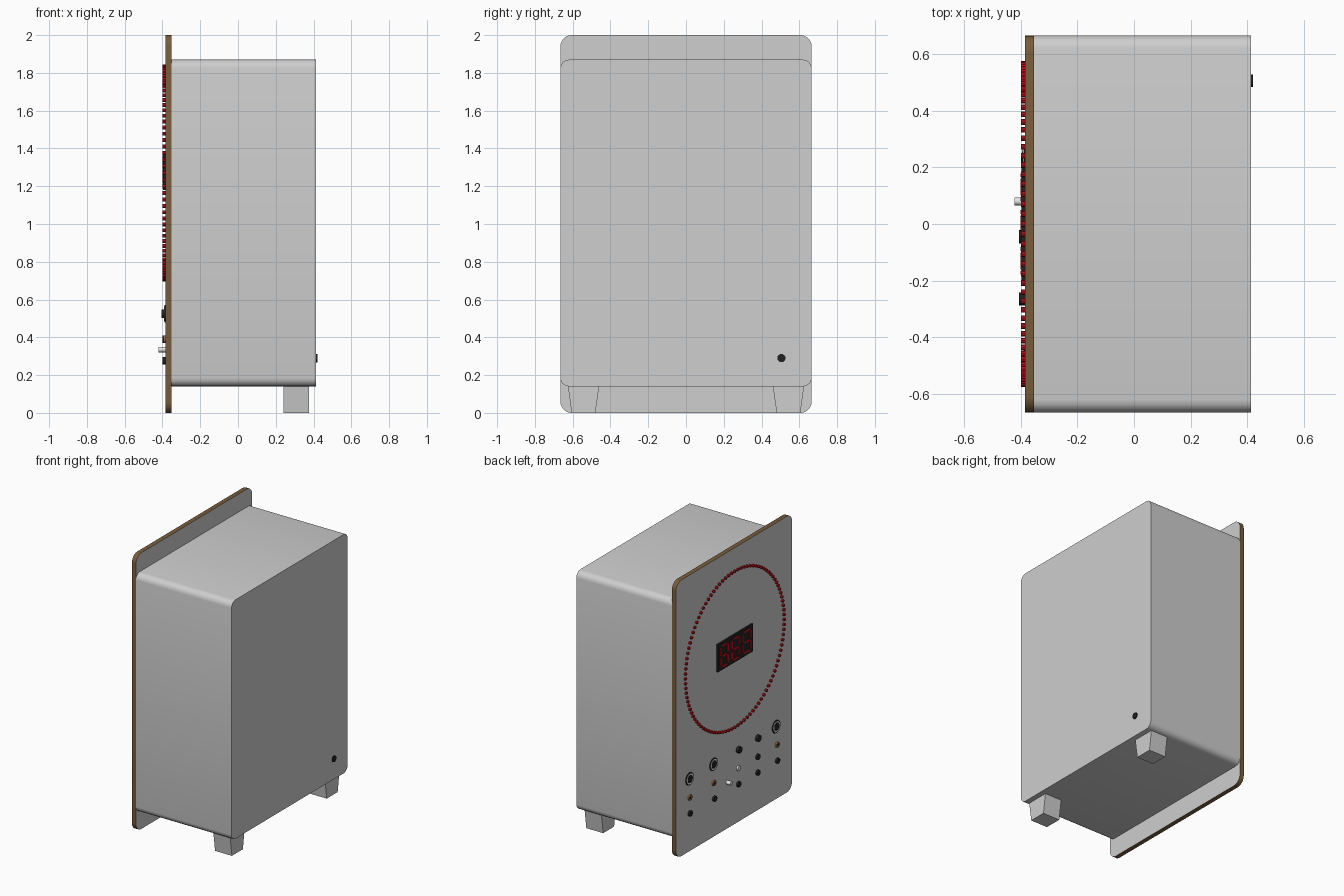
import bpy, bmesh, math
from mathutils import Matrix

old = bpy.data.objects.get("Cube")
if old:
    bpy.data.objects.remove(old)


def material(name, r, g, b):
    m = bpy.data.materials.new(name)
    m.use_nodes = True
    m.diffuse_color = (r, g, b, 1)
    m.node_tree.nodes["Principled BSDF"].inputs["Base Color"].default_value = (r, g, b, 1)
    return m


GREY = material("light_grey", 0.62, 0.62, 0.62)
BROWN = material("board_edge_brown", 0.19, 0.11, 0.045)
RED = material("lamp_red", 0.6, 0.005, 0.008)
BLACK = material("black", 0.015, 0.015, 0.015)
SILVER = material("silver", 0.82, 0.82, 0.82)
COPPER = material("copper", 0.36, 0.17, 0.06)

FACE = -0.385   # outer surface of the control panel


def finish(bm, name, mats, smooth=False):
    bmesh.ops.recalc_face_normals(bm, faces=bm.faces)
    mesh = bpy.data.meshes.new(name)
    bm.to_mesh(mesh)
    bm.free()
    for m in mats:
        mesh.materials.append(m)
    ob = bpy.data.objects.new(name, mesh)
    bpy.context.collection.objects.link(ob)
    if smooth:
        bpy.ops.object.select_all(action='DESELECT')
        ob.select_set(True)
        bpy.context.view_layer.objects.active = ob
        bpy.ops.object.shade_smooth_by_angle(angle=math.radians(35))
    return ob


def add_box(bm, x0, x1, y0, y1, z0, z1):
    mat = Matrix.Translation(((x0 + x1) / 2, (y0 + y1) / 2, (z0 + z1) / 2))
    mat = mat @ Matrix.Diagonal((x1 - x0, y1 - y0, z1 - z0, 1))
    return bmesh.ops.create_cube(bm, size=1, matrix=mat)["verts"]


def add_rod(bm, x0, x1, y, z, r, sides=16):
    mat = Matrix.Translation(((x0 + x1) / 2, y, z)) @ Matrix.Rotation(math.pi / 2, 4, 'Y')
    bmesh.ops.create_cone(bm, cap_ends=True, segments=sides, radius1=r, radius2=r,
                          depth=abs(x1 - x0), matrix=mat)


def rods(name, mat, spots, r, out, sides=16):
    """Round parts standing out of the panel at the given (y, z) spots."""
    bm = bmesh.new()
    for y, z in spots:
        add_rod(bm, FACE - out, FACE + 0.002, y, z, r, sides)
    return finish(bm, name, [mat], True)


def rounded_slab(name, x0, x1, z0, z1, radius, segments, mats):
    """Box whose four edges along x are rounded."""
    bm = bmesh.new()
    add_box(bm, x0, x1, -0.665, 0.665, z0, z1)
    edges = [e for e in bm.edges if abs(e.verts[0].co.x - e.verts[1].co.x) > 0.001]
    bmesh.ops.bevel(bm, geom=edges, offset=radius, segments=segments, profile=0.5, affect='EDGES')
    bm.normal_update()
    if len(mats) > 1:
        for f in bm.faces:
            f.material_index = 0 if abs(f.normal.x) > 0.5 else 1
    return finish(bm, name, mats, True)


# Case and control panel
rounded_slab("case", -0.352, 0.413, 0.14, 1.87, 0.045, 4, [GREY])
rounded_slab("control_panel", FACE, -0.352, 0, 2, 0.06, 6, [GREY, BROWN])

# Tapered feet
for side, label in ((1, "left"), (-1, "right")):
    bm = bmesh.new()
    for v in add_box(bm, 0.24, 0.375, -0.0825, 0.0825, 0, 0.14):
        if v.co.z < 0.07:
            v.co.y *= 0.76
        v.co.y += side * 0.5425
    finish(bm, "foot_" + label, [GREY])

# Ring of lamps
ring = [i * math.tau / 100 for i in range(100)]
rods("lamp_ring", RED, [(0.565 * math.sin(a), 1.27 + 0.565 * math.cos(a)) for a in ring],
     0.01, 0.014, 8)

# Three-digit display
bm = bmesh.new()
add_box(bm, FACE - 0.012, FACE + 0.002, -0.2, 0.2, 1.18, 1.38)
finish(bm, "display_housing", [BLACK])

bm = bmesh.new()
W, H, T = 0.042, 0.075, 0.007   # digit half width, half height, stroke half width
for y in (-0.13, 0, 0.13):
    for k in (-1, 0, 1):
        z = 1.28 + k * H
        add_box(bm, FACE - 0.015, FACE - 0.011, y - W + 0.012, y + W - 0.012, z - T, z + T)
    for s in (-1, 1):
        for k in (-1, 1):
            z = 1.28 + k * H / 2
            add_box(bm, FACE - 0.015, FACE - 0.011, y + s * W - T, y + s * W + T,
                    z - H / 2 + 0.009, z + H / 2 - 0.009)
finish(bm, "display_segments", [RED])

# Controls, laid out in three rows
TOP, MID, LOW = 0.525, 0.39, 0.275
sockets = [(y, TOP) for y in (0.51, 0.235, -0.48)]
rods("socket_rims", BLACK, sockets, 0.046, 0.004, 24)
rods("socket_collars", SILVER, sockets, 0.038, 0.006, 24)
rods("socket_holes", BLACK, sockets, 0.028, 0.008, 24)

rods("push_buttons", BLACK, [(-0.045, TOP), (-0.265, TOP)], 0.023, 0.02)
trims = [(y, MID) for y in (0.51, 0.235, -0.49)]
rods("trimmers", COPPER, trims, 0.02, 0.01)
rods("trimmer_slots", BLACK, trims, 0.009, 0.012, 8)
rods("middle_button", BLACK, [(-0.265, MID)], 0.02, 0.014)
rods("indicator_lamp", SILVER, [(-0.045, MID)], 0.019, 0.012)
rods("lower_buttons", BLACK, [(y, LOW) for y in (0.51, 0.23, -0.045, -0.265, -0.49)], 0.02, 0.014)
rods("toggle_lever", SILVER, [(0.08, 0.335)], 0.014, 0.036, 12)

# Socket on the far side of the case
bm = bmesh.new()
add_rod(bm, 0.41, 0.42, 0.505, 0.29, 0.022)
finish(bm, "rear_socket", [BLACK], True)
